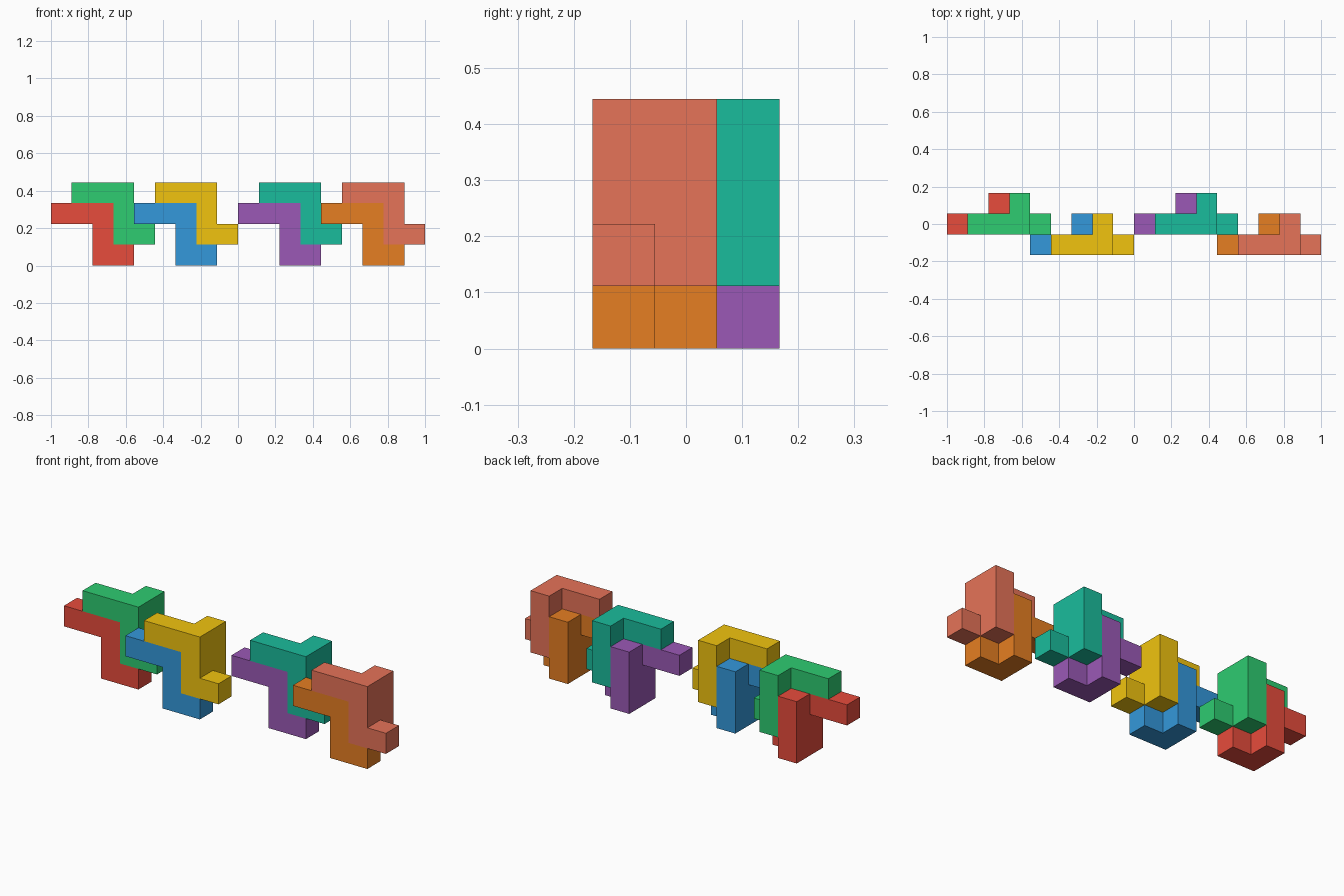
import bpy
import bmesh
from mathutils import Vector

if "Cube" in bpy.data.objects:
    bpy.data.objects.remove(bpy.data.objects["Cube"])

U = 1 / 9  # edge of one cube cell

# Lower piece: arm along x, drop to the floor, foot, and a rear column
LOWER = [(0, 0, 2), (1, 0, 2), (2, 0, 2), (2, 0, 1), (2, 0, 0), (3, 0, 0),
         (2, 1, 0), (2, 1, 1), (2, 1, 2)]
# Upper piece: the same shape moved one cell right and one cell up
UPPER = [(x + 1, y, z + 1) for x, y, z in LOWER]


def material(name, code):
    def linear(c):
        return c / 12.92 if c <= 0.04045 else ((c + 0.055) / 1.055) ** 2.4
    m = bpy.data.materials.new(name)
    m.diffuse_color = [linear(int(code[i:i + 2], 16) / 255) for i in (0, 2, 4)] + [1]
    m.use_nodes = True
    m.node_tree.nodes["Principled BSDF"].inputs["Base Color"].default_value = m.diffuse_color
    return m


def block_piece(name, cells, offset, code):
    """Closed shell around a set of cells, with flat areas merged."""
    cells = {(x + offset[0], y + offset[1], z) for x, y, z in cells}
    bm = bmesh.new()
    for cell in cells:
        centre = Vector(cell) + Vector((0.5, 0.5, 0.5))
        for axis in range(3):
            for sign in (-1, 1):
                n = Vector((0, 0, 0))
                n[axis] = sign
                if tuple(int(a + b) for a, b in zip(cell, n)) in cells:
                    continue
                a = Vector((0, 0, 0))
                a[(axis + 1) % 3] = 0.5
                b = n.cross(a)
                corners = [centre + n / 2 + s * a + t * b
                           for s, t in ((1, 1), (-1, 1), (-1, -1), (1, -1))]
                bm.faces.new([bm.verts.new(((p.x - 9) * U, (p.y - 1.5) * U, p.z * U))
                              for p in corners])
    bmesh.ops.remove_doubles(bm, verts=bm.verts, dist=1e-4)
    bmesh.ops.dissolve_limit(bm, angle_limit=0.01, verts=bm.verts, edges=bm.edges)
    bmesh.ops.recalc_face_normals(bm, faces=bm.faces)
    mesh = bpy.data.meshes.new(name)
    bm.to_mesh(mesh)
    bm.free()
    mesh.materials.append(material(name + "_colour", code))
    bpy.context.collection.objects.link(bpy.data.objects.new(name, mesh))


# Four interlocked pairs: cell offset, lower piece, upper piece
PAIRS = [((0, 1), ("red", "E74C3C"), ("green", "2ECC71")),
         ((4, 0), ("blue", "3498DB"), ("yellow", "F1C40F")),
         ((9, 1), ("purple", "9B59B6"), ("teal", "1ABC9C")),
         ((13, 0), ("orange", "E67E22"), ("coral", "E67358"))]

for offset, low, high in PAIRS:
    block_piece(low[0] + "_lower_piece", LOWER, offset, low[1])
    block_piece(high[0] + "_upper_piece", UPPER, offset, high[1])
